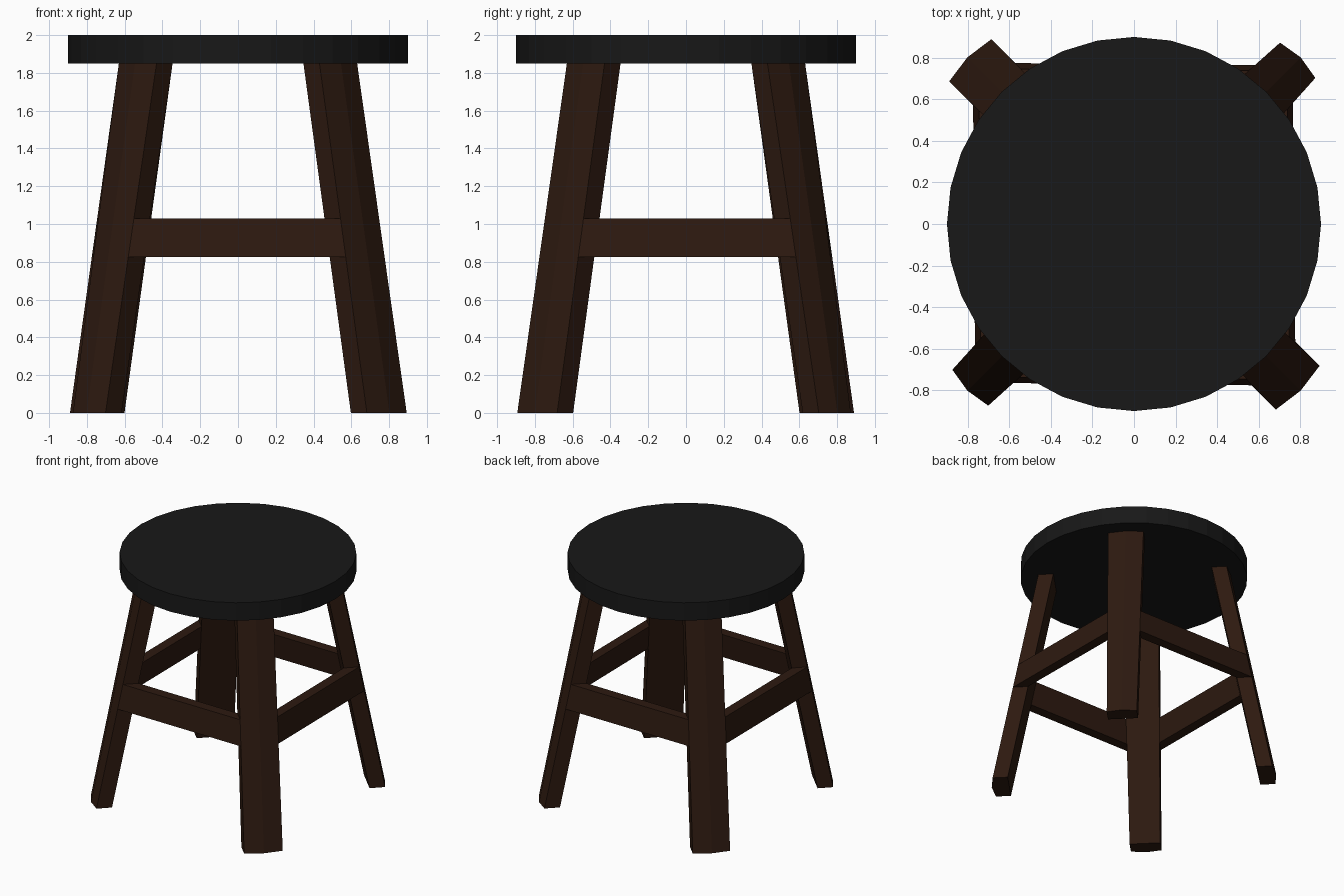
import bpy, bmesh, math
from mathutils import Vector

if "Cube" in bpy.data.objects:
    bpy.data.objects.remove(bpy.data.objects["Cube"])

LEG_TOP = 1.85


def material(name, color):
    m = bpy.data.materials.new(name)
    m.diffuse_color = (*color, 1)
    m.use_nodes = True
    m.node_tree.nodes["Principled BSDF"].inputs["Base Color"].default_value = m.diffuse_color
    return m


dark = material("dark_seat", (0.009, 0.009, 0.009))
wood = material("dark_wood", (0.026, 0.010, 0.005))


def loft(name, lower, upper, mat):
    """Closed solid between two matching polygon rings."""
    bm = bmesh.new()
    a = [bm.verts.new(p) for p in lower]
    b = [bm.verts.new(p) for p in upper]
    n = len(a)
    bm.faces.new(a)
    bm.faces.new(b)
    for i in range(n):
        j = (i + 1) % n
        bm.faces.new((a[i], a[j], b[j], b[i]))
    bmesh.ops.recalc_face_normals(bm, faces=bm.faces)
    me = bpy.data.meshes.new(name)
    bm.to_mesh(me)
    bm.free()
    me.materials.append(mat)
    ob = bpy.data.objects.new(name, me)
    bpy.context.collection.objects.link(ob)
    return ob


# Legs: splayed posts on the diagonals: (name, angle, half width at foot)
LEGS = [("front_right", -45, 0.149), ("back_right", 45, 0.120),
        ("back_left", 135, 0.144), ("front_left", 225, 0.122)]


def leg_ring(leg, z):
    """Section: outer -, outer ridge, outer +, inner +, inner -."""
    _, angle, foot = leg
    f = z / LEG_TOP
    r = 1.114 - 0.363 * f
    w = foot + (0.141 - foot) * f
    c, s = math.cos(math.radians(angle)), math.sin(math.radians(angle))
    pts = [(r, -w), (r + 0.02, 0), (r, w), (r - 0.12, w), (r - 0.12, -w)]
    return [Vector((u * c - t * s, u * s + t * c, z)) for u, t in pts]


for leg in LEGS:
    loft(leg[0] + "_leg", leg_ring(leg, 0), leg_ring(leg, LEG_TOP), wood)

# Stretchers: bars bridging the facing sides of neighbouring legs
for i, side in enumerate(("right", "back", "left", "front")):
    ends = []
    for leg, outer, inner in ((LEGS[i], 2, 3), (LEGS[(i + 1) % 4], 0, 4)):
        lo, hi = leg_ring(leg, 0.825), leg_ring(leg, 1.03)
        ends.append([lo[outer], lo[inner], hi[inner], hi[outer]])
    loft(side + "_stretcher", ends[0], ends[1], wood)

# Seat: 32-sided disc
ring = [(0.9 * math.cos(k * math.tau / 32), 0.9 * math.sin(k * math.tau / 32)) for k in range(32)]
loft("seat", [(x, y, LEG_TOP) for x, y in ring], [(x, y, 2.0) for x, y in ring], dark)
